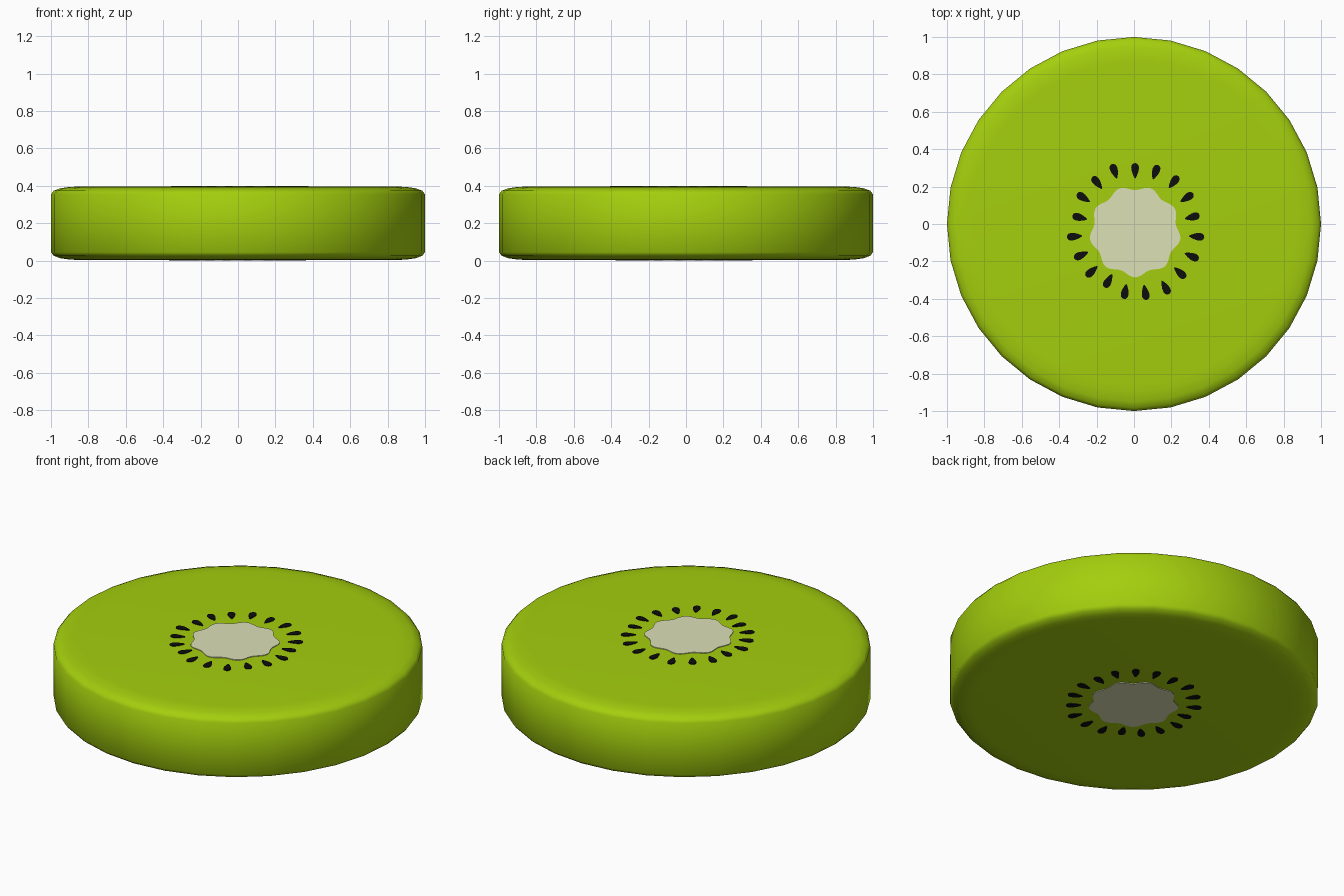
import bpy, bmesh, math
from mathutils import Vector

if "Cube" in bpy.data.objects:
    bpy.data.objects.remove(bpy.data.objects["Cube"])


def material(name, rgb):
    m = bpy.data.materials.new(name)
    m.diffuse_color = (*rgb, 1)
    m.use_nodes = True
    m.node_tree.nodes["Principled BSDF"].inputs["Base Color"].default_value = m.diffuse_color
    return m


GREEN = material("kiwi green", (0.37, 0.62, 0.004))
CREAM = material("core cream", (0.72, 0.75, 0.47))
BLACK = material("seed black", (0.004, 0.004, 0.004))
LOW, HIGH, PLATE = 0.004, 0.396, 0.004


def finish(name, bm, mat, smooth=False):
    bmesh.ops.recalc_face_normals(bm, faces=bm.faces)
    me = bpy.data.meshes.new(name)
    bm.to_mesh(me)
    bm.free()
    me.materials.append(mat)
    for p in me.polygons:
        p.use_smooth = smooth
    ob = bpy.data.objects.new(name, me)
    bpy.context.collection.objects.link(ob)
    return ob


def plate(bm, outline, z0, z1):
    """Thin plate from a closed outline."""
    rings = [[bm.verts.new((x, y, z)) for x, y in outline] for z in (z0, z1)]
    for r in rings:
        bm.faces.new(r)
    n = len(outline)
    for i in range(n):
        j = (i + 1) % n
        bm.faces.new((rings[0][i], rings[0][j], rings[1][j], rings[1][i]))


# Fruit slice: rounded 32-sided disc
half = [(0.86, HIGH), (0.90, 0.394), (0.95, 0.387), (0.985, 0.374), (1.0, 0.355)]
profile = half + [(r, 0.4 - z) for r, z in reversed(half)]
bm = bmesh.new()
rings = [[bm.verts.new((r * math.cos(math.tau * i / 32), r * math.sin(math.tau * i / 32), z))
          for i in range(32)] for r, z in profile]
for a, b in zip(rings, rings[1:]):
    for i in range(32):
        j = (i + 1) % 32
        bm.faces.new((a[i], a[j], b[j], b[i]))
bm.faces.new(rings[0])
bm.faces.new(rings[-1])
finish("fruit_slice", bm, GREEN, True)

# Distance of each seed from the core centre, clockwise from the top
SEED_R = [.325, .335, .335, .33, .315, .33, .33, .325, .34, .33,
          .325, .30, .315, .315, .325, .305, .33, .33, .34]


def face_details(side, cx, cy, z0, z1):
    # Wavy core with nine lobes
    bm = bmesh.new()
    outline = []
    for i in range(108):
        a = math.tau * i / 108
        r = 0.233 + 0.012 * math.cos(9 * (a + math.pi / 2))
        outline.append((cx + r * math.cos(a), cy + r * math.sin(a)))
    plate(bm, outline, z0, z1)
    finish(side + "_core", bm, CREAM)
    # Ring of teardrop seeds pointing inwards
    bm = bmesh.new()
    for k, r in enumerate(SEED_R):
        a = math.pi / 2 - math.tau * k / len(SEED_R)
        out = Vector((math.cos(a), math.sin(a)))
        across = Vector((-out.y, out.x))
        mid = Vector((cx, cy)) + out * r
        pts = []
        for i in range(16):
            t = math.tau * i / 16
            width = 0.026 * math.sin(t) * (0.72 + 0.38 * math.cos(t))
            pts.append(tuple(mid + out * 0.041 * math.cos(t) + across * width))
        plate(bm, pts, z0, z1)
    finish(side + "_seeds", bm, BLACK)


face_details("top", 0.006, -0.04, HIGH - 0.002, HIGH + PLATE)
face_details("bottom", -0.005, -0.01, LOW - PLATE, LOW + 0.002)
